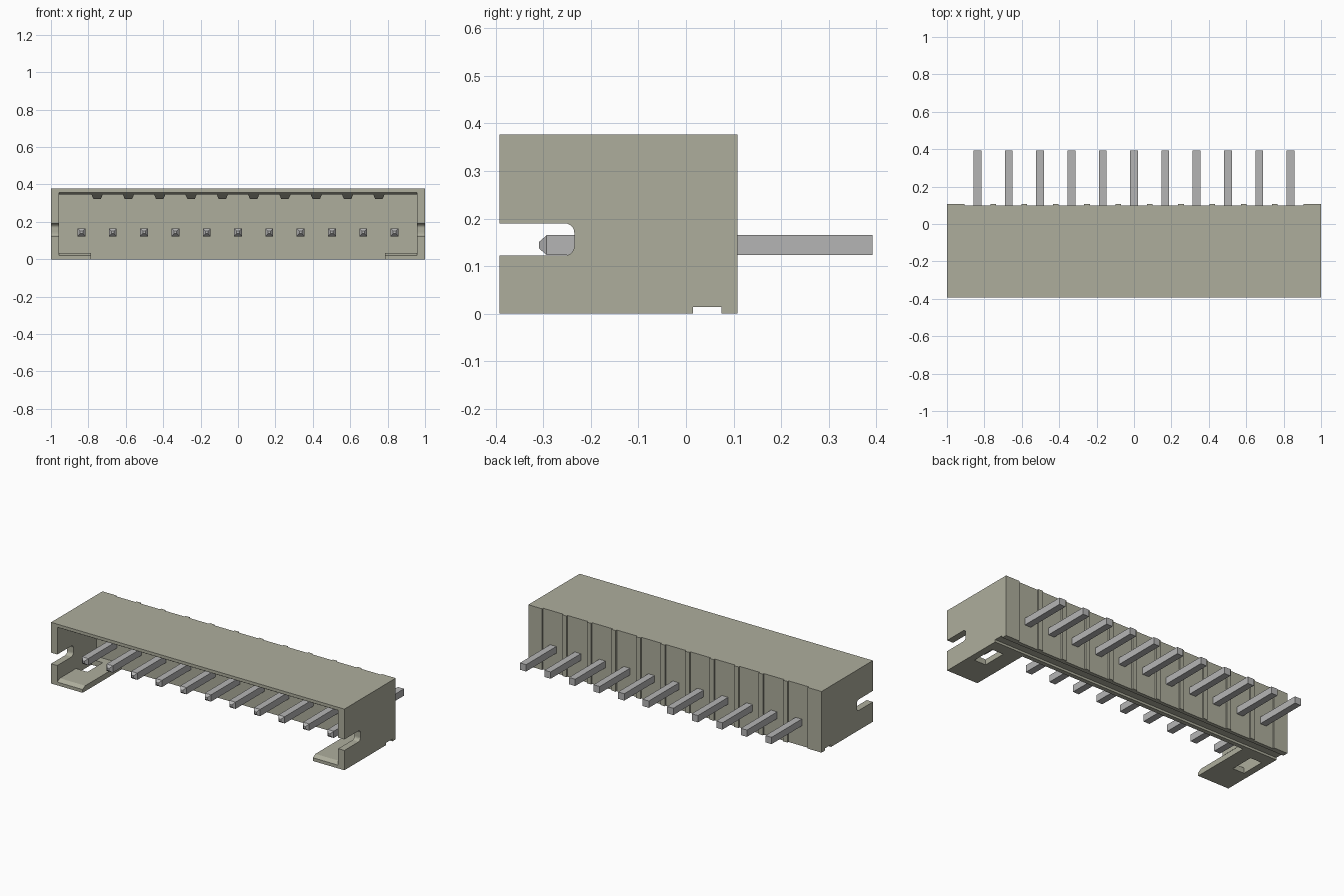
import bpy, bmesh, math

cube = bpy.data.objects.get("Cube")
if cube:
    bpy.data.objects.remove(cube, do_unlink=True)


def make_material(name, rgb):
    m = bpy.data.materials.new(name)
    m.use_nodes = True
    m.diffuse_color = (*rgb, 1)
    b = next(n for n in m.node_tree.nodes if n.type == 'BSDF_PRINCIPLED')
    b.inputs["Base Color"].default_value = (*rgb, 1)
    b.inputs["Roughness"].default_value = 0.6
    return m


PLASTIC = make_material("beige plastic", (0.42, 0.42, 0.335))
METAL = make_material("grey metal", (0.46, 0.46, 0.46))


def loft(name, rings, mat):
    """Bridge matching rings of points and cap both ends."""
    bm = bmesh.new()
    loops = [[bm.verts.new(p) for p in r] for r in rings]
    n = len(loops[0])
    for a, b in zip(loops, loops[1:]):
        for i in range(n):
            j = (i + 1) % n
            bm.faces.new((a[i], a[j], b[j], b[i]))
    bm.faces.new(loops[0])
    bm.faces.new(loops[-1])
    bmesh.ops.recalc_face_normals(bm, faces=bm.faces)
    me = bpy.data.meshes.new(name)
    bm.to_mesh(me)
    bm.free()
    me.materials.append(mat)
    ob = bpy.data.objects.new(name, me)
    bpy.context.collection.objects.link(ob)
    return ob


def prism(name, profile, x0, x1):
    """Extrude a (y, z) profile along x."""
    return loft(name, [[(x, y, z) for y, z in profile] for x in (x0, x1)], PLASTIC)


def rect(y0, y1, z0, z1):
    return [(y0, z0), (y1, z0), (y1, z1), (y0, z1)]


def arc(cy, cz, r, a0, a1, n=5):
    angles = [math.radians(a0 + (a1 - a0) * i / n) for i in range(n + 1)]
    return [(cy + r * math.cos(a), cz + r * math.sin(a)) for a in angles]


# Main dimensions
FRONT, BACK, RECESS, TOP = -0.392, 0.108, 0.098, 0.377
WALL_X, CEILING, INNER_BACK = 0.958, 0.346, -0.012
PITCH, PIN_Z, PIN_R = 0.1674, 0.144, 0.021
GROOVE = [(0.015, 0), (0.015, 0.014), (0.075, 0.014), (0.075, 0)]

# End walls with a rounded slot open to the front
slot = [(FRONT, 0.19)] + arc(-0.255, 0.17, 0.02, 90, 0) \
    + arc(-0.255, 0.142, 0.02, 0, -90) + [(FRONT, 0.122)]
end_profile = [(FRONT, 0)] + GROOVE + [(BACK, 0), (BACK, TOP), (FRONT, TOP)] + slot

# Bottom flange sections, front lip chamfered
FLOOR = 0.034
lip = [(FRONT, 0), (FRONT, 0.02), (FRONT + 0.025, FLOOR)]

for side, s in (("left", 1), ("right", -1)):
    prism(side + "_end_wall", end_profile, s * WALL_X, s * 1.0)
    prism(side + "_back_corner", rect(RECESS, BACK, 0, TOP), s * 0.905, s * WALL_X)
    prism(side + "_flange_inner", lip + [(INNER_BACK, FLOOR), (INNER_BACK, 0)],
          s * 0.785, s * 0.88)
    prism(side + "_flange_front", lip + [(-0.21, FLOOR), (-0.21, 0)],
          s * 0.88, s * WALL_X)
    prism(side + "_flange_rear", rect(-0.06, INNER_BACK, 0, FLOOR),
          s * 0.88, s * WALL_X)

# Roof and back wall in one bent profile, with chamfered mouth and bottom groove
prism("roof_and_back_wall",
      [(FRONT, TOP), (FRONT, 0.358), (FRONT + 0.02, CEILING), (INNER_BACK, CEILING),
       (INNER_BACK, 0)] + GROOVE + [(RECESS, 0), (RECESS, TOP)],
      -WALL_X, WALL_X)

# Ribs midway between pins: upright ones behind, tapered ones under the roof
for i in range(10):
    x = (i - 4.5) * PITCH
    prism(f"back_rib_{i + 1}", rect(RECESS, BACK, 0, TOP), x - 0.015, x + 0.015)
    section = [(-0.03, CEILING), (0.03, CEILING), (0.02, 0.323), (-0.02, 0.323)]
    front_y = (-0.365, -0.365, -0.325, -0.325)
    loft(f"roof_rib_{i + 1}",
         [[(x + dx, y, z) for (dx, z), y in zip(section, front_y)],
          [(x + dx, INNER_BACK, z) for dx, z in section]], PLASTIC)

# Square pins with a pyramidal front tip
for i in range(11):
    x = (i - 5) * PITCH
    rings = [[(x + a * r, y, PIN_Z + b * r)
              for a, b in ((-1, -1), (1, -1), (1, 1), (-1, 1))]
             for y, r in ((-0.309, 0.007), (-0.293, PIN_R), (0.392, PIN_R))]
    loft(f"pin_{i + 1}", rings, METAL)
